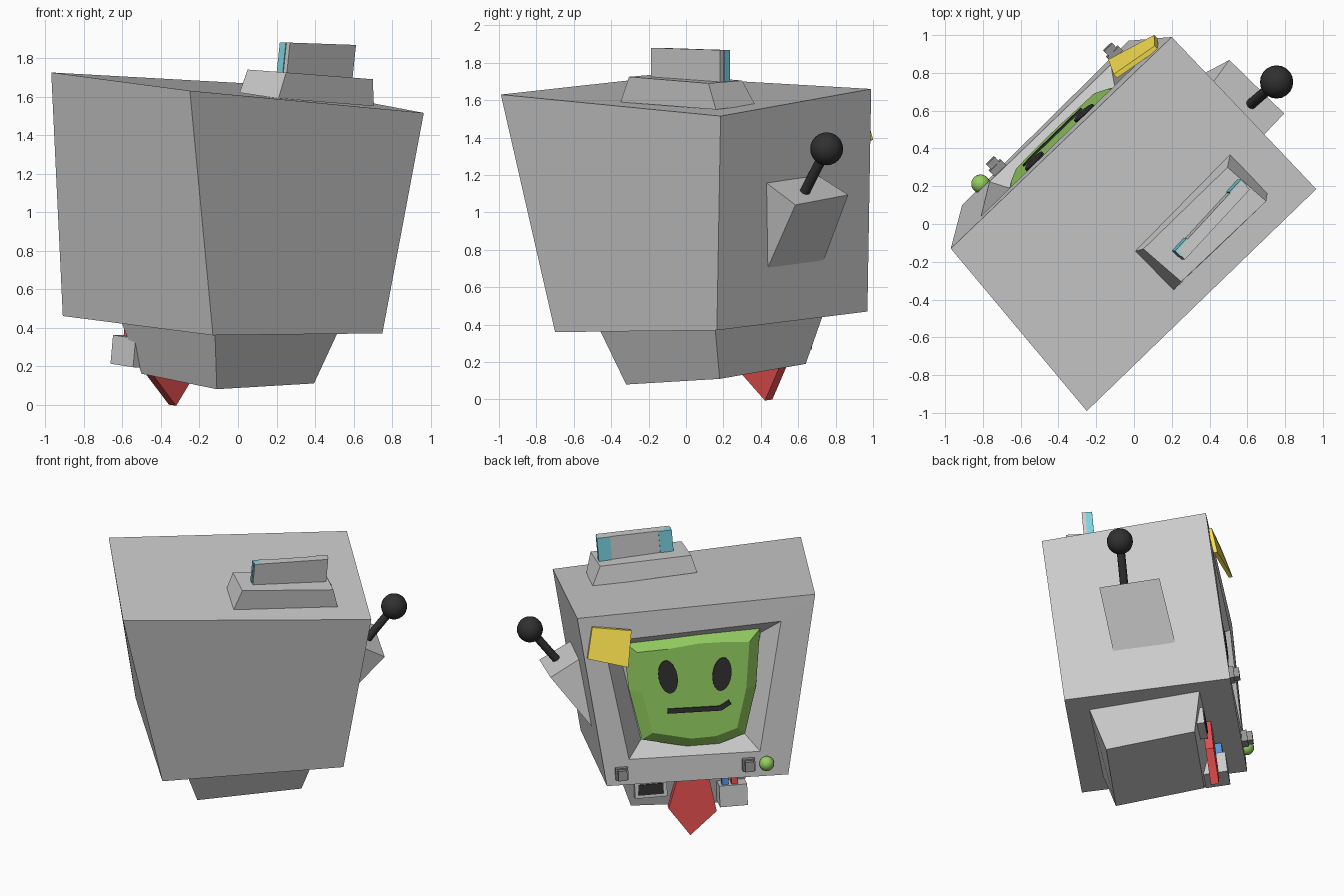
import bpy, bmesh
from math import cos, sin, pi
from mathutils import Vector as V

if "Cube" in bpy.data.objects:
    bpy.data.objects.remove(bpy.data.objects["Cube"])

# face frame: U = viewer's right, W = up the screen, N = out of the screen
O = V((-0.4275, 0.4825, 1.079))
U = V((-0.7175, -0.6965, 0.019)).normalized()
N = U.cross(V((0.09, -0.065, 0.994))).normalized()
W = N.cross(U)


def F(u, v, n):
    return O + U * u + W * v + N * n


COLOURS = {"green": (0.3, 0.62, 0.12), "black": (0.03, 0.03, 0.03), "red": (0.8, 0.08, 0.08),
           "yellow": (0.95, 0.75, 0.08), "teal": (0.2, 0.65, 0.75), "blue": (0.08, 0.3, 0.75),
           "dark_grey": (0.3, 0.3, 0.3)}


def paint(ob, colour):
    if colour:
        m = bpy.data.materials.get(colour) or bpy.data.materials.new(colour)
        m.diffuse_color = (*COLOURS[colour], 1)
        m.use_nodes = True
        m.node_tree.nodes["Principled BSDF"].inputs["Base Color"].default_value = m.diffuse_color
        ob.data.materials.append(m)
    return ob


def loft(name, rings, colour=None):
    """Skin a series of point rings and cap both ends."""
    bm = bmesh.new()
    rv = [[bm.verts.new(p) for p in r] for r in rings]
    k = len(rv[0])
    for a, b in zip(rv, rv[1:]):
        for i in range(k):
            j = (i + 1) % k
            bm.faces.new((a[i], a[j], b[j], b[i]))
    bm.faces.new(rv[0])
    bm.faces.new(rv[-1])
    bmesh.ops.recalc_face_normals(bm, faces=bm.faces)
    me = bpy.data.meshes.new(name)
    bm.to_mesh(me)
    bm.free()
    ob = bpy.data.objects.new(name, me)
    bpy.context.collection.objects.link(ob)
    return paint(ob, colour)


def plate(name, outline, n0, n1, colour=None):
    """Flat outline in face coordinates, thick from n0 to n1."""
    return loft(name, [[F(u, v, n) for u, v in outline] for n in (n0, n1)], colour)


def box(name, u, v, w, h, n0, n1, colour=None):
    w, h = w / 2, h / 2
    return plate(name, [(u - w, v - h), (u + w, v - h), (u + w, v + h), (u - w, v + h)], n0, n1, colour)


def ball(name, loc, r, colour):
    bpy.ops.mesh.primitive_uv_sphere_add(segments=20, ring_count=12, radius=r, location=loc)
    ob = bpy.context.object
    ob.name = name
    bpy.ops.object.shade_smooth()
    return paint(ob, colour)


# monitor housing with bezel and recessed opening
back = [(0.965, 0.185, 1.515), (-0.25, -0.99, 1.63), (-0.13, -0.70, 0.36), (0.75, 0.165, 0.37)]
front = [(0.20, 0.99, 1.66), (-0.97, -0.13, 1.725), (-0.91, 0.10, 0.46), (-0.03, 0.97, 0.47)]
opening = [F(-0.62, 0.42, 0), F(0.59, 0.46, 0), F(0.414, -0.45, 0), F(-0.478, -0.428, 0)]
recess = [F(-0.50, 0.31, -0.15), F(0.47, 0.34, -0.15), F(0.33, -0.36, -0.15), F(-0.37, -0.345, -0.15)]
loft("monitor_housing", [back, front, opening, recess])

# tapered neck under the housing
loft("neck", [
    [(-0.50, 0.14, 0.16), (-0.11, -0.32, 0.08), (0.395, 0.18, 0.11), (0.005, 0.64, 0.19)],
    [(-0.61, 0.12, 0.44), (-0.12, -0.465, 0.38), (0.525, 0.155, 0.39), (0.04, 0.735, 0.46)]])

# bulging green screen with bevelled rim
rim = [(-0.477, 0.384), (-0.22, 0.39), (0.043, 0.416), (0.25, 0.41), (0.457, 0.394), (0.415, -0.01),
       (0.328, -0.343), (0.149, -0.398), (-0.056, -0.401), (-0.373, -0.323), (-0.45, 0.04)]
loft("screen", [[F(u * k, v * k, n) for u, v in rim]
                for k, n in ((0.97, -0.16), (1, -0.08), (0.82, -0.03))], "green")

# eyes and mouth
for side, eu, ev in ((-1, -0.188, 0.124), (1, 0.179, 0.112)):
    oval = []
    for i in range(20):
        x, y = 0.064 * cos(i * pi / 10), 0.118 * sin(i * pi / 10)
        t = side * 0.15
        oval.append((eu + x * cos(t) + y * sin(t), ev - x * sin(t) + y * cos(t)))
    plate("eye", oval, -0.05, -0.02, "black")
plate("mouth", [(-0.2, -0.135), (0.165, -0.145), (0.235, -0.105), (0.22, -0.075), (0.155, -0.112), (-0.2, -0.102)],
      -0.05, -0.02, "black")

# sticky note lifting off the bezel corner
note = [(-0.696, 0.535, 0.0), (-0.436, 0.502, 0.04), (-0.474, 0.261, 0.09), (-0.738, 0.321, 0.02)]
loft("sticky_note", [[F(u, v, n + d) for u, v, n in note] for d in (-0.012, 0.015)], "yellow")

# bezel knobs and power light
for u, v in ((-0.534, -0.519), (0.331, -0.532)):
    box("knob", u, v, 0.085, 0.085, -0.02, 0.035, "dark_grey")
    box("knob_grip", u, v, 0.06, 0.07, 0.03, 0.07, "dark_grey")
ball("power_light", F(0.454, -0.536, 0.015), 0.05, "green")

# necktie
plate("necktie", [(-0.11, -0.6), (0.075, -0.6), (0.13, -0.91), (-0.055, -1.065), (-0.195, -0.865)],
      -0.235, -0.18, "red")

# name-badge frame with black window, and pocket with pens
box("badge", -0.306, -0.725, 0.22, 0.12, -0.28, -0.21)
box("badge_window", -0.306, -0.725, 0.17, 0.075, -0.22, -0.203, "black")
box("pocket", 0.24, -0.79, 0.19, 0.15, -0.29, -0.12)
for u, c in ((0.19, "blue"), (0.255, "red")):
    box("pen", u, -0.69, 0.045, 0.12, -0.19, -0.14, c)

# wedge bracket with ball-topped lever on the side
loft("lever_bracket", [
    [(0.62, 0.40, 1.18), (0.795, 0.585, 1.04), (0.52, 0.42, 0.665)],
    [(0.36, 0.67, 1.22), (0.505, 0.868, 1.094), (0.225, 0.72, 0.70)]])
a, b = V((0.62, 0.635, 1.11)), V((0.755, 0.752, 1.34))
bpy.ops.mesh.primitive_cylinder_add(vertices=12, radius=0.028, depth=(b - a).length, location=(a + b) / 2)
stick = paint(bpy.context.object, "black")
stick.name = "lever_stick"
stick.rotation_euler = (b - a).to_track_quat('Z', 'Y').to_euler()
bpy.ops.object.shade_smooth_by_angle()
ball("lever_ball", b, 0.088, "black")

# raised base and upright blade on top of the housing
loft("beacon_base", [
    [(0.008, -0.143, 1.62), (0.21, -0.35, 1.59), (0.706, 0.16, 1.55), (0.51, 0.37, 1.575)],
    [(0.05, -0.132, 1.74), (0.25, -0.305, 1.725), (0.70, 0.12, 1.69), (0.495, 0.30, 1.705)]])


def blade(name, s0, s1, t0, t1, colour=None):
    """Slice of the blade: s along its length, t across its thickness."""
    def ring(z, dx):
        return [V((0.21 + dx, -0.143, z)) + V((0.343, 0.371, -0.012)) * s + V((0.045, -0.045, 0)) * t
                for s, t in ((s0, t0), (s1, t0), (s1, t1), (s0, t1))]
    loft(name, [ring(1.69, -0.005), ring(1.88, 0.015)], colour)


blade("beacon_blade", 0, 1, 0, 1)
for s in (-0.01, 0.83):
    blade("beacon_lamp", s, s + 0.18, -0.1, 0.6, "teal")
